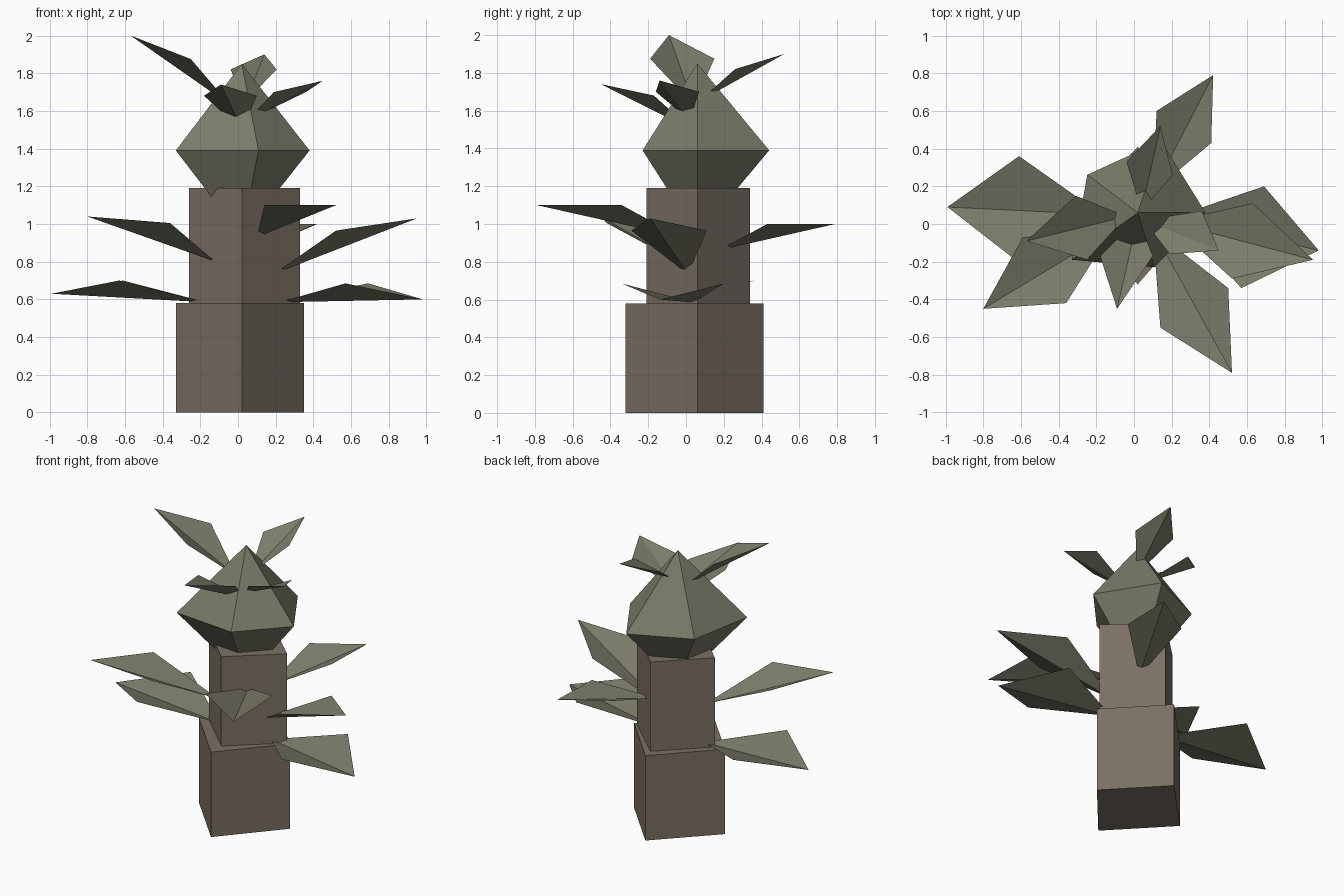
import bpy
from math import cos, sin, radians


def material(name, rgb):
    m = bpy.data.materials.new(name)
    m.diffuse_color = (*rgb, 1)
    return m


BARK = material("bark", (0.20, 0.165, 0.13))
GREEN = material("foliage", (0.20, 0.20, 0.145))


def make(name, verts, faces, mat):
    me = bpy.data.meshes.new(name)
    me.from_pydata(verts, [], faces)
    me.materials.append(mat)
    ob = bpy.data.objects.new(name, me)
    bpy.context.collection.objects.link(ob)
    return ob


# Trunk: two stacked square blocks, corner facing front
def block(name, corners, z0, z1):
    verts = [(x, y, z) for z in (z0, z1) for x, y in corners]
    sides = [(i, (i + 1) % 4, (i + 1) % 4 + 4, i + 4) for i in range(4)]
    make(name, verts, [(3, 2, 1, 0), (4, 5, 6, 7)] + sides, BARK)


block("lower_trunk", [(0.02, -0.32), (0.35, 0.06), (0.02, 0.41), (-0.33, 0.05)], 0, 0.58)
block("upper_trunk", [(0.02, -0.21), (0.33, 0.06), (0.03, 0.34), (-0.26, 0.06)], 0.58, 1.19)

# Crown: irregular five-sided bulb with a pointed top
cx, cy = 0.02, 0.06
rim = [(r * cos(radians(a)), r * sin(radians(a)))
       for a, r in ((0, 0.36), (72, 0.40), (143, 0.335), (215.5, 0.43), (287, 0.303))]
verts = [(cx + x * s, cy + y * s, z) for s, z in ((0.45, 1.14), (1, 1.39)) for x, y in rim]
verts.append((cx, cy, 1.85))
faces = [(4, 3, 2, 1, 0)]
for i in range(5):
    j = (i + 1) % 5
    faces += [(i, j, j + 5, i + 5), (i + 5, j + 5, 10)]
make("crown", verts, faces, GREEN)


# Leaves: folded diamonds given as base, tip, two side corners and side height
def leaf(name, base, tip, right, left, z):
    make(name, [base, (*right, z), tip, (*left, z)], [(0, 1, 2), (0, 2, 3)], GREEN)


leaves = {
    "low_leaf": [
        ((-0.17, 0.05, 0.585), (-0.99, 0.09, 0.63), (-0.61, 0.36), (-0.63, -0.19), 0.70),
        ((0.22, 0.04, 0.585), (0.98, -0.14, 0.60), (0.57, -0.34), (0.69, 0.20), 0.685)],
    "middle_leaf": [
        ((-0.12, -0.04, 0.80), (-0.80, -0.45, 1.04), (-0.59, -0.07), (-0.36, -0.42), 1.005),
        ((0.10, -0.03, 0.93), (0.52, -0.79, 1.10), (0.14, -0.55), (0.50, -0.34), 1.10),
        ((0.19, 0.01, 0.735), (0.95, -0.19, 1.03), (0.52, -0.29), (0.63, 0.11), 0.965),
        ((0.10, 0.17, 0.86), (0.42, 0.79, 1.00), (0.41, 0.43), (0.12, 0.60), 1.00)],
    "top_leaf": [
        ((-0.04, 0.04, 1.63), (-0.57, -0.09, 2.00), (-0.31, 0.15), (-0.25, -0.19), 1.875),
        ((0.05, 0.02, 1.55), (0.45, -0.14, 1.76), (0.19, -0.16), (0.36, 0.07), 1.70),
        ((0.02, 0.03, 1.50), (-0.09, -0.45, 1.74), (-0.18, -0.17), (0.10, -0.17), 1.68),
        ((0.04, 0.07, 1.65), (0.14, 0.52, 1.90), (0.205, 0.26), (-0.04, 0.33), 1.82)],
}
for name, group in leaves.items():
    for i, args in enumerate(group):
        leaf(f"{name}_{i + 1}", *args)
